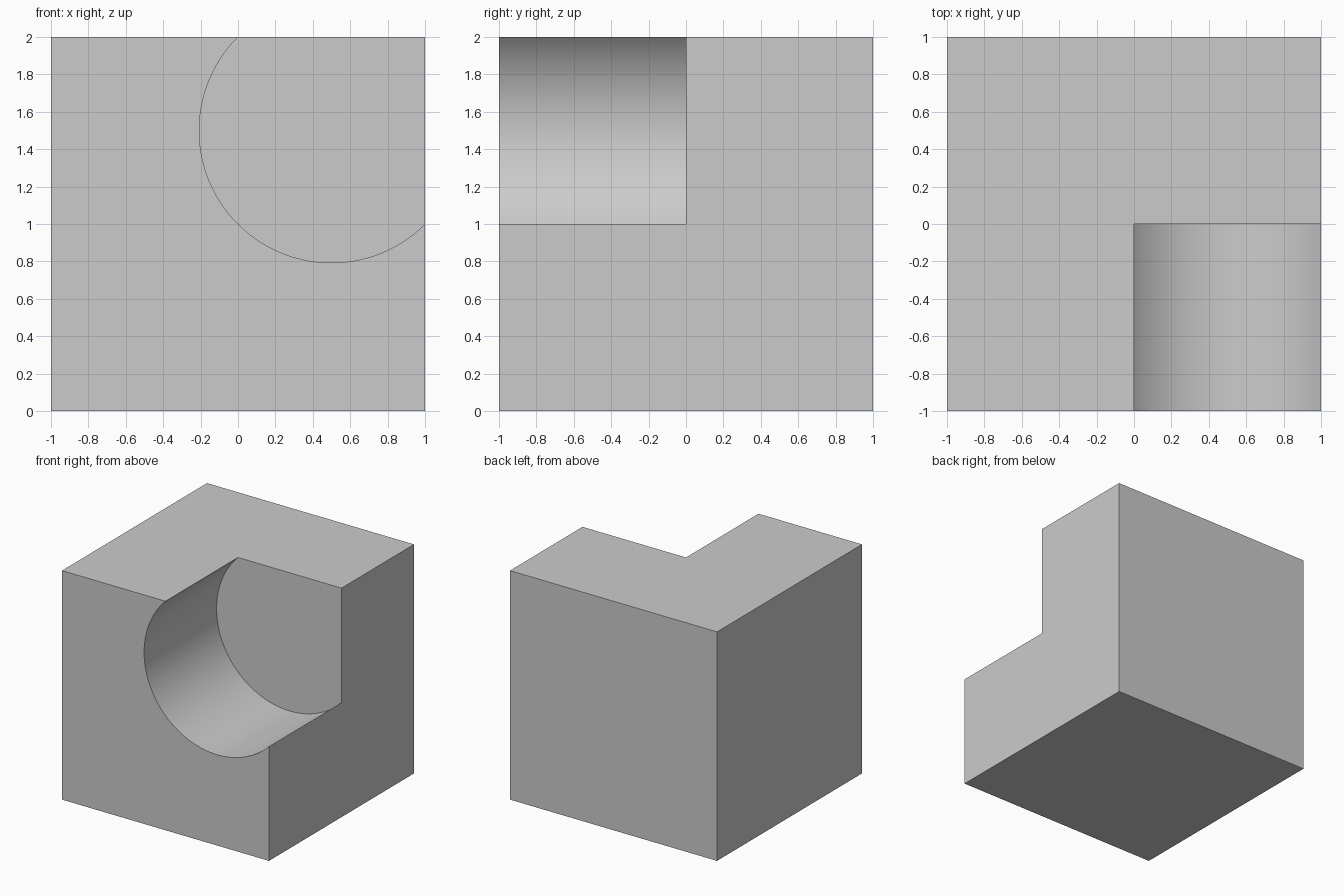
import bpy
import bmesh
import math

cube = bpy.data.objects.get("Cube")
if cube:
    bpy.data.objects.remove(cube, do_unlink=True)

# One plain grey material
GREY = (0.6, 0.6, 0.6, 1)
grey = bpy.data.materials.new("light grey")
grey.use_nodes = True
grey.diffuse_color = GREY
grey.node_tree.nodes["Principled BSDF"].inputs["Base Color"].default_value = GREY

# Round notch: arc from the top face round to the right face
STEPS = 72
RADIUS = math.sqrt(0.5)
arc = []
for i in range(STEPS + 1):
    a = math.radians(135 + 180 * i / STEPS)
    arc.append((0.5 + RADIUS * math.cos(a), 1.5 + RADIUS * math.sin(a)))

bm = bmesh.new()


def row(points, y):
    return [bm.verts.new((x, y, z)) for x, z in points]


corners = [(-1, 2), (-1, 0), (1, 0), (1, 2)]
front = row(corners[:3], -1)
back = row(corners, 1)
lip = row(arc, -1)
floor = row(arc, 0)
step = row(corners[3:], 0)[0]

# Block faces
bm.faces.new(front + lip[::-1])
bm.faces.new(back)
for i in range(2):
    bm.faces.new((front[i], front[i + 1], back[i + 1], back[i]))
bm.faces.new((front[0], lip[0], floor[0], step, back[3], back[0]))
bm.faces.new((front[2], lip[-1], floor[-1], step, back[3], back[2]))

# Notch end wall and curved wall
bm.faces.new(floor + [step])
for i in range(STEPS):
    bm.faces.new((lip[i], lip[i + 1], floor[i + 1], floor[i]))

bmesh.ops.recalc_face_normals(bm, faces=bm.faces[:])
mesh = bpy.data.meshes.new("notched_block")
bm.to_mesh(mesh)
bm.free()
mesh.materials.append(grey)

block = bpy.data.objects.new("notched_block", mesh)
bpy.context.collection.objects.link(block)
bpy.ops.object.select_all(action="DESELECT")
bpy.context.view_layer.objects.active = block
block.select_set(True)
bpy.ops.object.shade_smooth_by_angle(angle=math.radians(30))
